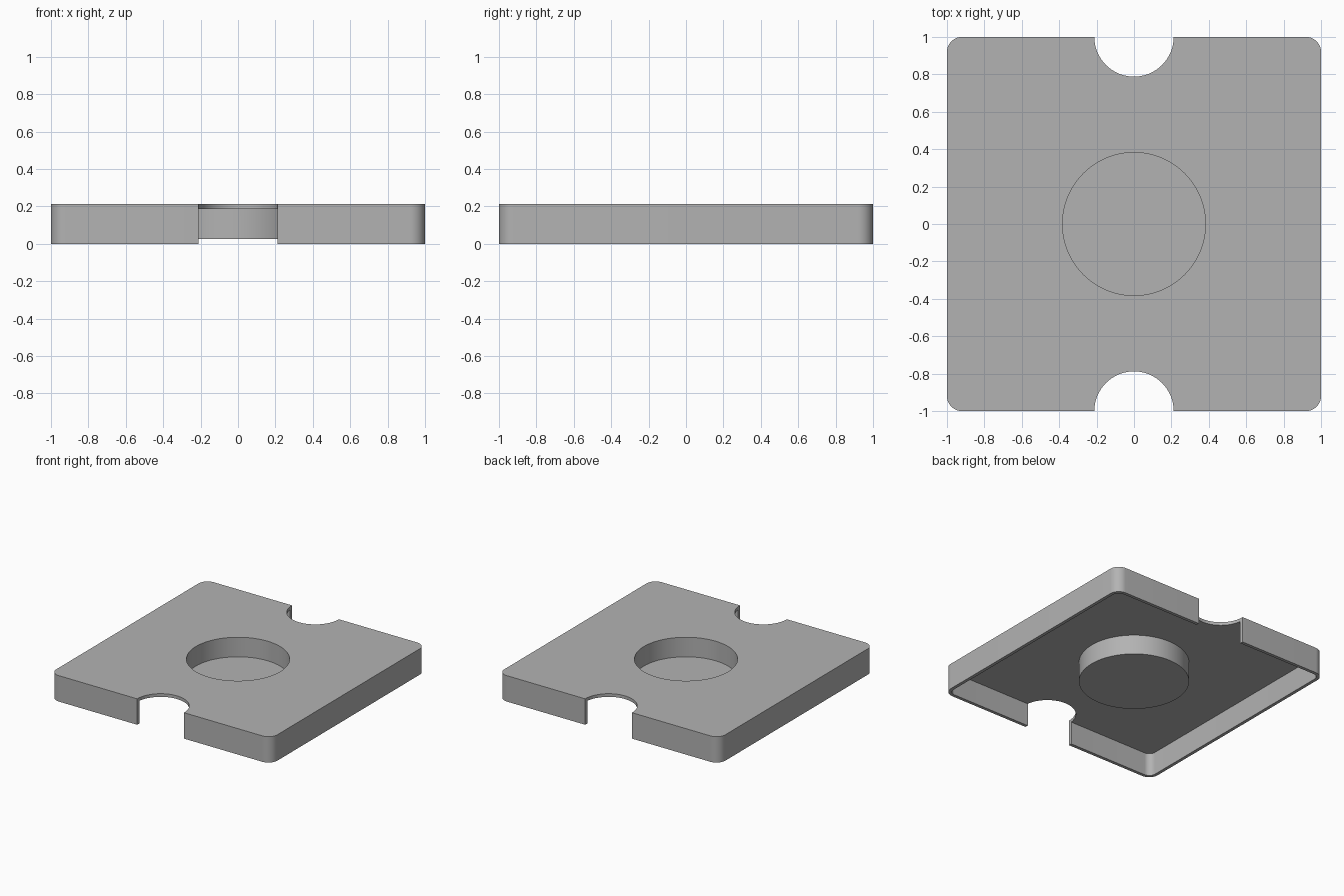
import bpy
import math

HEIGHT = 0.212
WALL = 0.026
CORNER = 0.08
NOTCH_R = 0.212
RECESS_R = 0.382

cube = bpy.data.objects.get("Cube")
if cube:
    bpy.data.objects.remove(cube, do_unlink=True)

grey = bpy.data.materials.new("grey plastic")
grey.use_nodes = True
colour = (0.45, 0.45, 0.45, 1)
grey.diffuse_color = colour
grey.node_tree.nodes["Principled BSDF"].inputs["Base Color"].default_value = colour


def prism(name, outline, z0, z1):
    """Upright prism over a counter-clockwise outline."""
    n = len(outline)
    verts = [(x, y, z) for z in (z0, z1) for x, y in outline]
    faces = [list(range(n))[::-1], list(range(n, 2 * n))]
    faces += [(i, (i + 1) % n, n + (i + 1) % n, n + i) for i in range(n)]
    mesh = bpy.data.meshes.new(name)
    mesh.from_pydata(verts, [], faces)
    mesh.materials.append(grey)
    obj = bpy.data.objects.new(name, mesh)
    bpy.context.collection.objects.link(obj)
    return obj


def circle(radius, cy=0, steps=96):
    angles = [math.tau * i / steps for i in range(steps)]
    return [(radius * math.cos(a), cy + radius * math.sin(a)) for a in angles]


def rounded_square(half, radius, steps=12):
    points = []
    for quarter, (sx, sy) in enumerate(((1, 1), (-1, 1), (-1, -1), (1, -1))):
        for i in range(steps + 1):
            a = (quarter + i / steps) * math.pi / 2
            points.append((sx * (half - radius) + radius * math.cos(a),
                           sy * (half - radius) + radius * math.sin(a)))
    return points


def combine(target, tool, operation):
    """Apply a boolean and discard the tool object."""
    mod = target.modifiers.new(operation.lower(), "BOOLEAN")
    mod.operation = operation
    mod.solver = "EXACT"
    mod.object = tool
    bpy.context.view_layer.objects.active = target
    bpy.ops.object.modifier_apply(modifier=mod.name)
    bpy.data.objects.remove(tool, do_unlink=True)


# Square cover, hollow from below
cover = prism("cover", rounded_square(1, CORNER), 0, HEIGHT)
cavity = prism("cavity", rounded_square(1 - WALL, CORNER - WALL), -0.1, HEIGHT - WALL)
combine(cover, cavity, "DIFFERENCE")

# Half-round finger notches at front and back
for side in (-1, 1):
    notch = prism("notch", circle(NOTCH_R, side), -0.2, HEIGHT + 0.1)
    combine(cover, notch, "DIFFERENCE")

# Round central cup, open at the top
cup = prism("cup", circle(RECESS_R + WALL), WALL, HEIGHT - WALL / 2)
combine(cover, cup, "UNION")
recess = prism("recess", circle(RECESS_R), 2 * WALL, HEIGHT + 0.1)
combine(cover, recess, "DIFFERENCE")

# Smooth curved walls, crisp edges
bpy.ops.object.select_all(action="DESELECT")
cover.select_set(True)
bpy.context.view_layer.objects.active = cover
bpy.ops.object.shade_smooth_by_angle(angle=math.radians(30))
